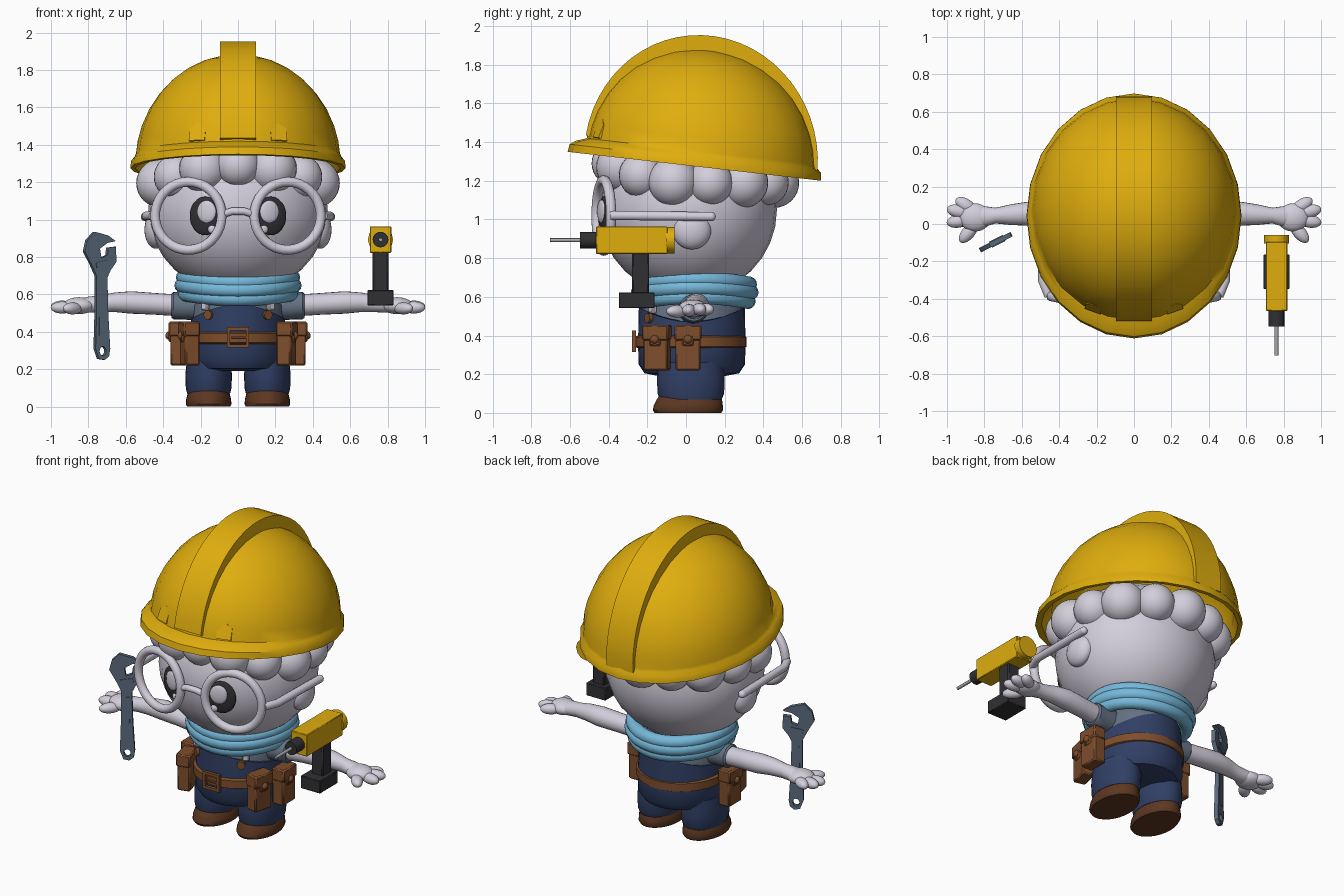
import bpy, bmesh
from math import sin, cos, pi, radians
from mathutils import Matrix, Vector, Euler

cube = bpy.data.objects.get("Cube")
if cube:
    bpy.data.objects.remove(cube)
parts = []


def material(name, *rgb):
    m = bpy.data.materials.new(name)
    m.use_nodes = True
    m.diffuse_color = (*rgb, 1)
    m.node_tree.nodes["Principled BSDF"].inputs["Base Color"].default_value = (*rgb, 1)
    return m


PALE = material("pale lavender", .65, .62, .71)
YELLOW = material("safety yellow", .74, .42, .004)
NAVY = material("navy denim", .03, .05, .13)
SKY = material("sky blue", .18, .48, .7)
SHIRT = material("grey blue cloth", .13, .17, .23)
LEATHER = material("tan leather", .21, .075, .025)
BOOT = material("dark brown", .11, .038, .015)
DARK = material("charcoal", .03, .03, .034)
STEEL = material("blue steel", .105, .145, .205)
SILVER = material("silver", .4, .4, .43)


def finish(name, mesh, mat, matrix=Matrix()):
    mesh.materials.clear()
    mesh.materials.append(mat)
    o = bpy.data.objects.new(name, mesh)
    o.matrix_world = matrix
    bpy.context.collection.objects.link(o)
    parts.append(o)
    return o


def place(loc, rot=(0, 0, 0)):
    return Matrix.Translation(loc) @ Euler([radians(a) for a in rot]).to_matrix().to_4x4()


def from_bm(name, bm, mat, matrix=Matrix()):
    bmesh.ops.recalc_face_normals(bm, faces=bm.faces)
    mesh = bpy.data.meshes.new(name)
    bm.to_mesh(mesh)
    bm.free()
    return finish(name, mesh, mat, matrix)


def loft(name, rings, mat, segs=28, along_x=False, wave=0, matrix=Matrix()):
    """Skin elliptical rings (x, y, z, ra, rb); wave lifts front and back of the last one."""
    bm = bmesh.new()
    loops = []
    for k, (x, y, z, ra, rb) in enumerate(rings):
        lift = wave if k == len(rings) - 1 else 0
        loop = []
        for i in range(segs):
            c, s = cos(2 * pi * i / segs), sin(2 * pi * i / segs)
            p = (x, y + ra * c, z + rb * s) if along_x else (x + ra * c, y + rb * s, z + lift * s * s)
            loop.append(bm.verts.new(p))
        loops.append(loop)
    for a, b in zip(loops, loops[1:]):
        for i in range(segs):
            j = (i + 1) % segs
            bm.faces.new((a[i], a[j], b[j], b[i]))
    bm.faces.new(loops[0])
    bm.faces.new(loops[-1])
    return from_bm(name, bm, mat, matrix)


def ball(name, loc, radii, mat, rot=(0, 0, 0)):
    bm = bmesh.new()
    bmesh.ops.create_uvsphere(bm, u_segments=28, v_segments=16, radius=1)
    bmesh.ops.scale(bm, vec=radii, verts=bm.verts)
    return from_bm(name, bm, mat, place(loc, rot))


def box(name, loc, size, mat, rot=(0, 0, 0), bevel=.008):
    bm = bmesh.new()
    bmesh.ops.create_cube(bm, size=1)
    bmesh.ops.scale(bm, vec=size, verts=bm.verts)
    bmesh.ops.bevel(bm, geom=bm.edges[:], offset=bevel, segments=1, affect='EDGES')
    return from_bm(name, bm, mat, place(loc, rot))


def cylinder(name, loc, r, depth, mat, rot=(90, 0, 0), segs=16):
    bm = bmesh.new()
    bmesh.ops.create_cone(bm, cap_ends=True, segments=segs, radius1=r, radius2=r, depth=depth)
    return from_bm(name, bm, mat, place(loc, rot))


def curve_mesh(name, outlines, mat, matrix, cyclic, **settings):
    cu = bpy.data.curves.new(name, 'CURVE')
    for k, v in settings.items():
        setattr(cu, k, v)
    for pts in outlines:
        sp = cu.splines.new('POLY')
        sp.points.add(len(pts) - 1)
        for p, co in zip(sp.points, pts):
            p.co = (*Vector(co).to_3d(), 1)
        sp.use_cyclic_u = cyclic
    tmp = bpy.data.objects.new(name + "_curve", cu)
    bpy.context.collection.objects.link(tmp)
    mesh = bpy.data.meshes.new_from_object(tmp.evaluated_get(bpy.context.evaluated_depsgraph_get()))
    bpy.data.objects.remove(tmp)
    return finish(name, mesh, mat, matrix)


def plate(name, outlines, depth, mat, matrix):
    return curve_mesh(name, outlines, mat, matrix, True, dimensions='2D', fill_mode='BOTH', extrude=depth / 2)


def tube(name, pts, r, mat, cyclic=False, matrix=Matrix()):
    return curve_mesh(name, [pts], mat, matrix, cyclic, dimensions='3D', bevel_depth=r,
                      bevel_resolution=5, use_fill_caps=True)


def oval(cx, cy, rx, ry, n=24, z=0, sag=0):
    turns = [2 * pi * i / n for i in range(n)]
    return [(cx + rx * cos(a), cy + ry * sin(a), z - sag * sin(a) ** 2) for a in turns]


# Hard hat: outer dome, flared brim, hollow inside, all tipped forward-up
hat = place((0, .043, 1.275), (-6.5, 0, 0))
arc = [radians(a) for a in (88, 80, 70, 60, 50, 40, 30, 20, 12, 5)]
rings = [(0, .03 - .02 * sin(a), .03 + .58 * sin(a), .548 * cos(a), .6 * cos(a)) for a in arc]
rings += [(0, .005, .062, .553, .627), (0, 0, .04, .572, .654), (0, 0, .0, .575, .659), (0, .01, 0, .55, .62)]
rings += [(0, .03 - .02 * sin(a), .01 + .56 * sin(a), .52 * cos(a), .57 * cos(a)) for a in arc[::-1]]
loft("hard_hat", rings, YELLOW, 24, matrix=hat)
sweep = [radians(1 + 174 * i / 28) for i in range(29)]
outer = [(.03 - .02 * sin(a) + .606 * cos(a), .04 + .64 * sin(a)) for a in sweep]
inner = [(.03 - .02 * sin(a) + .55 * cos(a), .03 + .53 * sin(a)) for a in sweep]
plate("hat_ridge", [outer + inner[::-1]], .19, YELLOW, hat @ place((0, 0, 0), (90, 0, 90)))
house = [(-.045, -.05), (.045, -.05), (.045, .02), (0, .05), (-.045, .02)]
for s in (-1, 1):
    plate("hat_tab", [house], .03, YELLOW, hat @ place((s * .212, -.498, .135), (74, 0, s * 20)))

# Head and curls
ball("head", (0, .01, 1.05), (.48, .46, .45), PALE)
for i in range(14):
    a = 2 * pi * i / 14 - pi / 2
    front = max(0, -sin(a)) ** 2
    r = .118 + .012 * (i % 2)
    ball("hair_curl", (.425 * cos(a), .03 + (.425 - .025 * front) * sin(a), 1.19 + .1 * front), (r, r, r), PALE)

for s in (-1, 1):
    ball("ear", (s * .44, .03, .945), (.06, .1, .1), PALE)
    # Eyes with two glints
    ball("eye", (s * .175, -.418, 1.02), (.088, .02, .103), DARK, (0, 0, s * 20))
    ball("eye_glint", (s * .168, -.437, 1.042), (.053, .014, .06), PALE, (0, 0, s * 20))
    ball("eye_spark", (s * .14, -.443, .948), (.022, .012, .022), PALE, (0, 0, s * 20))
    # Spectacles
    tube("glasses_rim", oval(0, 0, .182, .182, 36), .026, PALE, True, place((s * .265, -.425, 1.02), (90, 0, s * 12)))
    tube("glasses_arm", [(s * .455, -.385, 1.02), (s * .49, -.3, 1.02), (s * .495, .13, 1.015)], .024, PALE)
    ball("glasses_arm_tip", (s * .495, .13, 1.015), (.024, .024, .024), PALE)
tube("glasses_bridge", [(-.08, -.46, 1.03), (-.03, -.47, 1.045), (.03, -.47, 1.045), (.08, -.46, 1.03)], .02, PALE)

# Neck scarf of three rolls
for z, r in ((.602, .285), (.648, .3), (.69, .292)):
    tube("scarf_roll", oval(0, .045, r, r - .01, 32, z, .025), .04, SKY, True)

# Shirt, overalls and belt
loft("shirt", [(0, .035, .4, .24, .26), (0, .035, .54, .245, .265), (0, .035, .62, .2, .22)], SHIRT)
loft("overalls", [(0, .03, .19, .15, .17), (0, .03, .205, .23, .245), (0, .03, .25, .26, .275),
                  (0, .03, .36, .262, .278), (0, .03, .47, .25, .274)], NAVY, 32, wave=.075)
loft("belt", [(0, .025, .335, .26, .275), (0, .025, .342, .273, .288), (0, .025, .392, .273, .288),
              (0, .025, .4, .26, .275)], LEATHER, 32)
plate("belt_buckle", [[(-.06, -.055), (.06, -.055), (.06, .055), (-.06, .055)],
                      [(-.042, -.037), (.042, -.037), (.042, .037), (-.042, .037)]],
      .02, LEATHER, place((0, -.268, .37), (90, 0, 0)))
box("buckle_pin", (.01, -.27, .37), (.09, .012, .012), LEATHER, bevel=.002)

for s in (-1, 1):
    box("bib_strap", (s * .175, -.172, .55), (.045, .03, .07), PALE, (0, 0, s * 35))
    cylinder("bib_button", (s * .155, -.19, .49), .025, .03, LEATHER, (90, 0, s * 33))
    # Tool pouches: body, flap, stud
    for x, y, turn in ((.258, -.15, -14), (.322, .01, 0)):
        base = place((s * x, y, 0), (0, 0, turn if s > 0 else 180 - turn))
        for name, loc, size in (("pouch", (0, 0, .335), (.08, .13, .23)),
                                ("pouch_flap", (.004, 0, .415), (.09, .14, .08)),
                                ("pouch_tongue", (.04, 0, .375), (.02, .06, .06))):
            o = box(name, loc, size, LEATHER)
            o.matrix_world = base @ o.matrix_world
        ball("pouch_stud", base @ Vector((.048, 0, .38)), (.018, .022, .022), LEATHER)
    # Legs and boots
    x = s * .157
    loft("leg", [(x, .025, .07, .115, .16), (x, .025, .1, .122, .172), (x, .025, .17, .125, .175),
                 (x, .025, .26, .115, .17)], NAVY)
    loft("boot", [(x, .01, 0, .115, .172), (x, .01, .015, .122, .182), (x, .012, .04, .12, .178),
                  (x, .02, .08, .11, .165), (x, .02, .092, .1, .155)], BOOT)
    # Sleeves, arms and hands
    loft("sleeve", [(s * .17, .035, .535, .08, .08), (s * .28, .037, .537, .075, .072),
                    (s * .345, .04, .54, .075, .073), (s * .355, .04, .54, .065, .065)], SHIRT, 20, True)
    loft("arm", [(s * .3, .04, .54, .06, .058), (s * .45, .05, .55, .06, .058), (s * .57, .055, .557, .064, .06),
                 (s * .66, .05, .558, .055, .052), (s * .74, .045, .55, .042, .045),
                 (s * .8, .04, .545, .055, .043), (s * .86, .04, .54, .05, .03)], PALE, 20, True)
    ball("palm", (s * .85, .035, .54), (.085, .075, .045), PALE)
    for fx, fy, fz, turn, length in ((.9, .1, .535, 32, .062), (.94, .068, .535, 12, .062),
                                     (.94, .015, .53, -8, .062), (.885, -.045, .525, -50, .068)):
        ball("finger", (s * fx, fy, fz), (length, .035, .032), PALE, (0, 0, s * turn))

# Adjustable wrench
jaw = [(-.036, .31), (-.03, .5), (-.03, .7), (-.06, .76), (-.1, .83), (-.085, .89), (-.04, .935), (.04, .915),
       (.085, .885), (.035, .875), (-.01, .845), (.0, .795), (.035, .81), (.04, .85), (.085, .855),
       (.09, .775), (.055, .73), (.035, .69), (.04, .5), (.052, .31), (.045, .27), (.02, .25), (-.015, .255)]
wrench = place((-.735, -.095, 0), (90, 0, 27))
plate("wrench", [jaw, oval(.008, .297, .02, .024, 14)], .026, STEEL, wrench)
plate("wrench_grip", [[(-.015, .38), (.025, .38), (.02, .66), (-.013, .66)]], .032, STEEL, wrench)
plate("wrench_screw", [[(-.03, .74), (.045, .755), (.04, .785), (-.035, .77)]], .036, STEEL, wrench)

# Power drill
box("drill_body", (.762, -.28, .893), (.115, .37, .142), YELLOW, bevel=.004)
cylinder("drill_motor_cap", (.762, -.082, .893), .068, .045, YELLOW, segs=12)
cylinder("drill_chuck", (.762, -.505, .893), .042, .085, DARK)
cylinder("drill_bit", (.762, -.62, .893), .01, .165, SILVER, segs=10)
box("drill_handle", (.762, -.235, .72), (.085, .09, .22), DARK)
box("drill_battery", (.762, -.255, .582), (.14, .185, .082), DARK, bevel=.004)

# Smooth shading with sharp creases
for o in parts:
    o.select_set(True)
bpy.context.view_layer.objects.active = parts[0]
bpy.ops.object.shade_smooth_by_angle(angle=radians(40))
